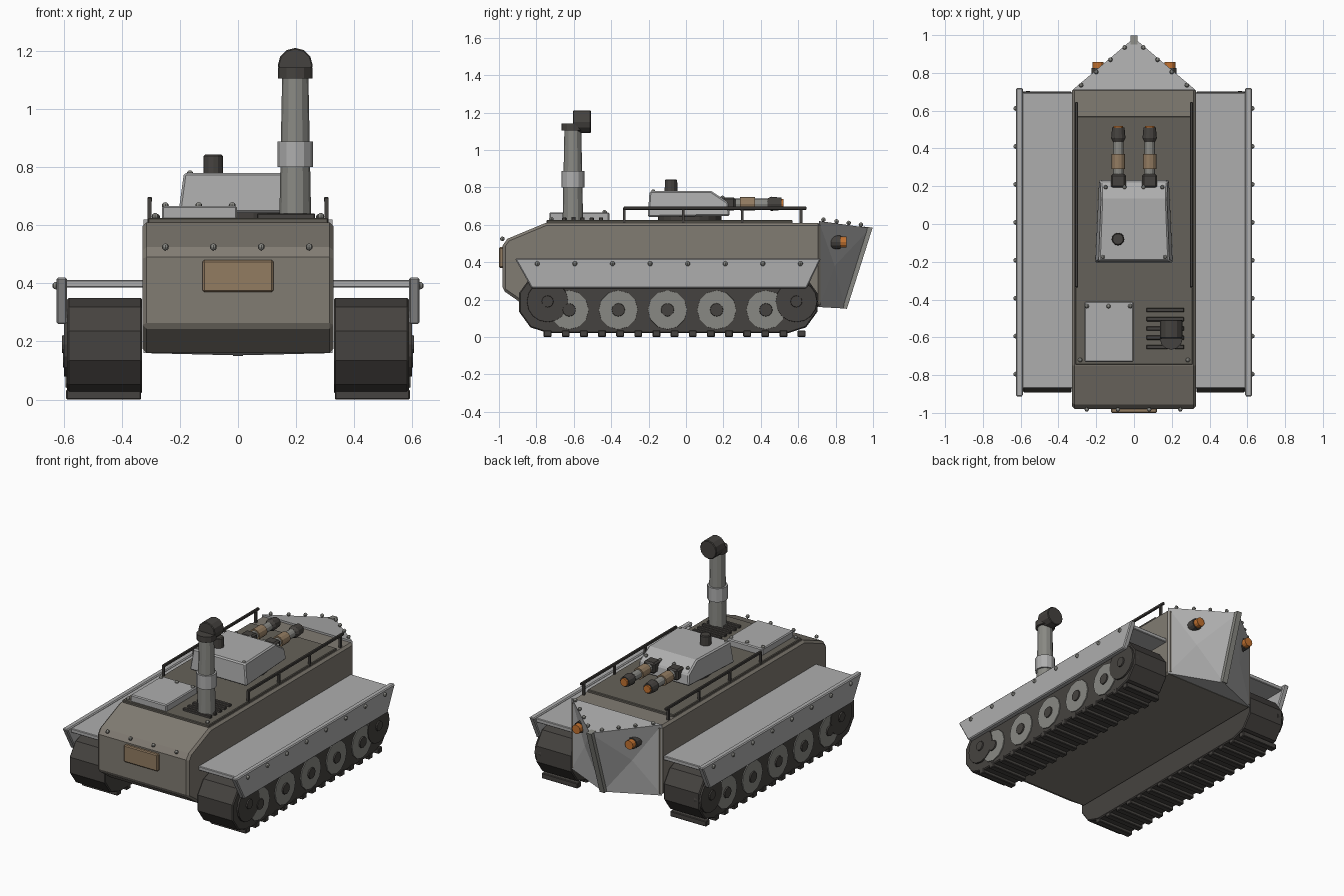
import bpy, bmesh
from math import sin, cos, pi, radians
from mathutils import Vector, Matrix

if "Cube" in bpy.data.objects:
    bpy.data.objects.remove(bpy.data.objects["Cube"])


def material(name, rgb):
    m = bpy.data.materials.new(name)
    m.diffuse_color = (*rgb, 1)
    m.use_nodes = True
    m.node_tree.nodes["Principled BSDF"].inputs["Base Color"].default_value = m.diffuse_color
    return m


HULL = material("hull_paint", (0.22, 0.20, 0.17))
DECK = material("deck_paint", (0.13, 0.12, 0.10))
DARK = material("dark_metal", (0.06, 0.055, 0.05))
STEEL = material("worn_steel", (0.25, 0.25, 0.23))
PLATE = material("plate_grey", (0.42, 0.42, 0.42))
BROWN = material("bronze", (0.29, 0.20, 0.12))
ORANGE = material("orange_glow", (0.55, 0.17, 0.03))


def finish(name, bm, mat, bevel=0.0):
    bmesh.ops.recalc_face_normals(bm, faces=bm.faces)
    me = bpy.data.meshes.new(name)
    bm.to_mesh(me)
    bm.free()
    ob = bpy.data.objects.new(name, me)
    bpy.context.collection.objects.link(ob)
    if mat:
        me.materials.append(mat)
    if bevel:
        mod = ob.modifiers.new("bevel", "BEVEL")
        mod.width, mod.segments, mod.limit_method = bevel, 1, "ANGLE"
        mod.angle_limit = radians(40)
    return ob


def box(name, x, y, z, mat, bevel=0.004):
    """Box from (min, max) pairs."""
    bm = bmesh.new()
    bmesh.ops.create_cube(bm, size=1)
    for v in bm.verts:
        v.co = [(r[0] + r[1]) / 2 + c * (r[1] - r[0]) for r, c in zip((x, y, z), v.co)]
    return finish(name, bm, mat, bevel)


def prism(name, yz, x0, x1, mat, bevel=0.0):
    """Side profile in y-z extruded across x."""
    bm = bmesh.new()
    f = bm.faces.new([bm.verts.new((x0, y, z)) for y, z in yz])
    r = bmesh.ops.extrude_face_region(bm, geom=[f])
    for v in r["geom"]:
        if isinstance(v, bmesh.types.BMVert):
            v.co.x = x1
    return finish(name, bm, mat, bevel)


def tube(name, a, b, r1, r2, mat, sides=12, bevel=0.0):
    """Cylinder or cone from point a to point b."""
    a, b = Vector(a), Vector(b)
    rot = (b - a).to_track_quat("Z", "Y").to_matrix().to_4x4()
    bm = bmesh.new()
    bmesh.ops.create_cone(bm, cap_ends=True, segments=sides, radius1=r1, radius2=r2,
                          depth=(b - a).length, matrix=Matrix.Translation((a + b) / 2) @ rot)
    return finish(name, bm, mat, bevel)


def bolts(name, points, r=0.012):
    bm = bmesh.new()
    for p in points:
        bmesh.ops.create_uvsphere(bm, u_segments=8, v_segments=6, radius=r,
                                  matrix=Matrix.Translation(p))
    return finish(name, bm, STEEL)


# Hull and deck
prism("hull", [(-0.75, 0.61), (-0.955, 0.525), (-0.98, 0.49), (-0.98, 0.25), (-0.85, 0.16),
               (0.72, 0.16), (0.72, 0.61)], -0.328, 0.328, HULL, 0.014)
box("deck", (-0.31, 0.31), (-0.745, 0.57), (0.6, 0.625), DECK)
box("nose_box", (-0.122, 0.122), (-1.0, -0.97), (0.37, 0.48), BROWN, 0.006)
bolts("nose_bolts", [(x, -0.982, 0.525) for x in (-0.25, -0.085, 0.08, 0.245)])

# Wedge ram with dished cheeks
bm = bmesh.new()
P = [bm.verts.new(p) for p in [(-0.325, 0.71, 0.62), (0, 0.985, 0.582), (0.325, 0.71, 0.62),
                               (-0.325, 0.71, 0.16), (0, 0.85, 0.152), (0.325, 0.71, 0.16),
                               (-0.17, 0.795, 0.38), (0.17, 0.795, 0.38)]]
for ids in [(0, 1, 2), (3, 4, 5), (0, 2, 5, 3)]:
    bm.faces.new([P[i] for i in ids])
for ring, c in (((0, 1, 4, 3), 6), ((2, 1, 4, 5), 7)):
    for i in range(4):
        bm.faces.new([P[ring[i]], P[ring[(i + 1) % 4]], P[c]])
finish("ram", bm, PLATE)
prism("ram_edge", [(0.95, 0.59), (0.998, 0.585), (0.86, 0.15), (0.82, 0.16)], -0.018, 0.018, STEEL)
bolts("ram_bolts", [(s * x, y, z) for s in (-1, 1) for x, y, z in
                    ((0.28, 0.735, 0.627), (0.2, 0.805, 0.618), (0.125, 0.87, 0.61),
                     (0.05, 0.935, 0.6))])

# Running gear, built once per side
TR, TZ, Y0, Y1 = 0.165, 0.185, -0.735, 0.545
belt = [(Y1 + TR * cos(radians(a)), TZ + TR * sin(radians(a))) for a in range(-90, 91, 36)]
belt += [(Y0 - TR * cos(radians(a)), TZ + TR * sin(radians(a))) for a in range(90, -91, -36)]
for s, side in ((-1, "left"), (1, "right")):
    prism(side + "_track", belt, s * 0.33, s * 0.588, DARK, 0.006)
    for i in range(15):
        y = -0.74 + i * 0.097
        if y > 0.64:
            break
        box(f"{side}_tread_{i}", (s * 0.462 - 0.129, s * 0.462 + 0.129), (y - 0.021, y + 0.021),
            (0.0, 0.035), DARK)
    for i in range(5):
        y = -0.625 + i * 0.263
        tube(f"{side}_wheel_{i}", (s * 0.55, y, 0.145), (s * 0.594, y, 0.145), 0.108, 0.104, STEEL)
        tube(f"{side}_hub_{i}", (s * 0.58, y, 0.145), (s * 0.602, y, 0.145), 0.038, 0.034, DARK)
    for i, y in enumerate((-0.74, 0.59)):
        tube(f"{side}_sprocket_{i}", (s * 0.55, y, 0.19), (s * 0.598, y, 0.19), 0.115, 0.11, DARK, 16)
        tube(f"{side}_sprocket_hub_{i}", (s * 0.58, y, 0.19), (s * 0.606, y, 0.19), 0.035, 0.03, DARK)
    # Fender and angled side skirt
    box(side + "_fender", sorted((s * 0.32, s * 0.6)), (-0.87, 0.695), (0.385, 0.412), PLATE)
    prism(side + "_skirt", [(-0.915, 0.42), (-0.825, 0.26), (0.645, 0.26), (0.722, 0.42)],
          s * 0.588, s * 0.625, PLATE, 0.006)
    bolts(side + "_skirt_bolts", [(s * 0.626, -0.795 + i * 0.201, 0.392) for i in range(8)], 0.013)

    # Deck rail
    box(side + "_rail", (s * 0.304 - 0.008, s * 0.304 + 0.008), (-0.335, 0.645), (0.68, 0.697), DARK, 0.003)
    for i, y in enumerate((-0.33, -0.015, 0.3, 0.615)):
        box(f"{side}_rail_post_{i}", (s * 0.304 - 0.007, s * 0.304 + 0.007),
            (y - 0.007, y + 0.007), (0.605, 0.69), DARK, 0)

    # Ram lamp
    tube(side + "_lamp_case", (s * 0.19, 0.775, 0.507), (s * 0.19, 0.825, 0.507), 0.036, 0.036, DARK)
    tube(side + "_lamp", (s * 0.19, 0.82, 0.507), (s * 0.19, 0.857, 0.507), 0.029, 0.029, ORANGE)

    # Gun barrel: stacked segments along y
    gx, gz = s * 0.083, 0.712
    box(side + "_gun_mount", (gx - 0.04, gx + 0.04), (0.19, 0.265), (gz - 0.035, gz + 0.035), DARK, 0.01)
    for part, a, b, r1, r2, m in (("barrel", 0.25, 0.46, 0.027, 0.027, STEEL),
                                  ("collar", 0.29, 0.37, 0.036, 0.036, BROWN),
                                  ("muzzle_flare", 0.435, 0.455, 0.028, 0.038, DARK),
                                  ("muzzle", 0.455, 0.51, 0.038, 0.033, DARK),
                                  ("muzzle_glow", 0.5, 0.52, 0.027, 0.025, ORANGE)):
        tube(f"{side}_gun_{part}", (gx, a, gz), (gx, b, gz), r1, r2, m)

# Turret, tapered towards its roof and its gun face
tube("turret_ring", (0, 0.02, 0.615), (0, 0.02, 0.65), 0.17, 0.17, DARK, 20)
turret = prism("turret", [(-0.205, 0.642), (-0.195, 0.78), (0.135, 0.78), (0.225, 0.72),
                          (0.235, 0.648)], -0.205, 0.205, PLATE, 0.008)
for v in turret.data.vertices:
    front, top = (v.co.y + 0.2) / 0.43, (v.co.z - 0.642) / 0.138
    v.co.x *= (1 - 0.09 * front) * (1 - 0.09 * top)
bolts("turret_bolts", [(x, 0.195, 0.745) for x in (-0.15, -0.05, 0.05, 0.15)]
      + [(x, -0.175, 0.778) for x in (-0.165, 0.165)], 0.011)
tube("cupola", (-0.085, -0.08, 0.77), (-0.085, -0.08, 0.843), 0.034, 0.033, DARK, 12, 0.005)

# Engine hatch and grille
box("engine_hatch", (-0.262, -0.003), (-0.73, -0.41), (0.615, 0.666), PLATE, 0.006)
bolts("hatch_bolts", [(x, -0.435, 0.667) for x in (-0.25, -0.135, -0.02)])
bolts("deck_bolts", [(x, -0.72, 0.63) for x in (-0.285, 0.285)])
for i in range(5):
    y = -0.455 - i * 0.049
    box(f"grille_slat_{i}", (0.065, 0.265), (y - 0.011, y + 0.011), (0.615, 0.64), DARK, 0.003)

# Snorkel stack
sx, sy = 0.197, -0.605
for part, a, b, r1, r2, m in (("pipe", 0.61, 1.12, 0.055, 0.045, STEEL),
                              ("collar", 0.8, 0.888, 0.061, 0.061, PLATE),
                              ("cap_ring", 1.105, 1.142, 0.06, 0.06, DARK)):
    tube("snorkel_" + part, (sx, sy, a), (sx, sy, b), r1, r2, m)
tube("snorkel_head", (sx, -0.605, 1.15), (sx, -0.508, 1.15), 0.06, 0.06, DARK, 12, 0.004)
